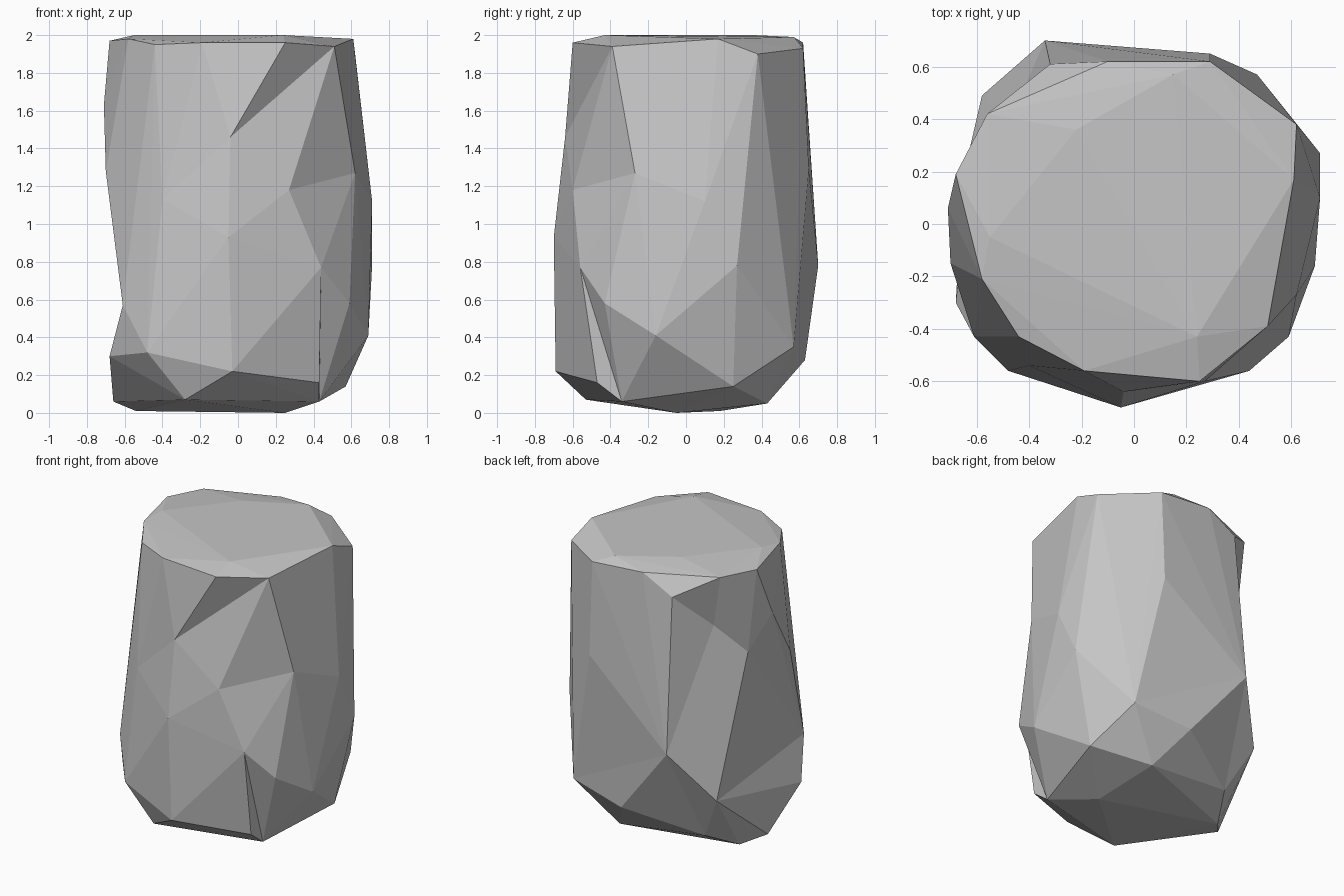
import bpy
import bmesh
from math import atan2, remainder, tau
from mathutils import Vector
from mathutils.geometry import closest_point_on_tri

default_cube = bpy.data.objects.get("Cube")
if default_cube:
    bpy.data.objects.remove(default_cube, do_unlink=True)

# Corner outlines of the boulder, band by band (x, y, z)
crown = [(.24, -.43, 2), (-.55, -.05, 2), (-.22, .36, 2), (.15, .57, 1.99)]
rim = [(.25, -.6, 1.96), (.51, -.39, 1.94), (.61, .17, 1.98), (.62, .38, 1.9),
       (.29, .62, 1.93), (-.1, .62, 1.96), (-.32, .61, 1.84), (-.56, .42, 1.97),
       (-.68, .19, 1.97), (-.58, -.21, 1.98), (-.44, -.43, 1.95), (-.19, -.56, 1.96)]
waist = [(-.04, -.64, 1.46), (.27, -.6, 1.18), (.62, -.27, 1.27), (.71, .1, 1.12),
         (.29, .65, 1.29), (-.48, .38, 1.6), (-.64, .23, 1.4), (-.71, .06, 1.63),
         (-.7, -.15, 1.28), (-.4, -.54, 1.13), (-.05, -.7, .93)]
belly = [(.44, -.56, .77), (.59, -.43, .58), (.69, -.16, .41), (.71, .27, .78),
         (.47, .57, .35), (.06, .63, .28), (-.34, .7, .78), (-.58, .49, .44),
         (-.68, -.3, .3), (-.61, -.43, .57), (-.48, -.56, .32), (-.03, -.69, .22)]
foot = [(.43, -.47, .16), (.43, -.34, .06), (.57, .25, .14), (.21, .43, .05),
        (-.42, .39, .12), (-.54, .18, .01), (-.66, .04, .06), (-.28, -.53, .07),
        (.25, -.05, 0)]

# Plain names for the corners where creases meet
(brow, brow_end, _, _, _, back_lip, back_chip, back_brow, side_brow, _,
 left_brow, mid_brow) = rim
(notch, dimple, shoulder, _, back_bulge, hollow, dent, side_bulge, side_ridge,
 chest, nose) = waist
(knee, hip, _, _, heel, tail, spur, flank, _, left_hip, left_knee, chin) = belly
(_, toe, _, _, back_toe, _, side_toe, _, _) = foot

# Each corner with the corners its ridges and hollows run to
creases = [
    (notch, [brow, brow_end, dimple, nose, chest, mid_brow]),
    (dimple, [brow_end, shoulder, knee, nose]),
    (shoulder, [brow_end, knee, hip]),
    (nose, [knee, chin, left_knee, chest]),
    (chest, [left_knee, left_brow]),
    (hollow, [back_chip, spur, flank, dent, back_brow]),
    (back_chip, [spur, back_lip, back_brow]),
    (dent, [flank, left_hip, side_bulge, back_brow]),
    (side_ridge, [left_hip]),
    (spur, [back_bulge, heel, tail, flank, back_toe]),
    (back_toe, [flank, tail]),
    (flank, [side_toe]),
    (knee, [toe]),
]


def vertex_near(bm, point):
    return min(bm.verts, key=lambda v: (v.co - Vector(point)).length)


def chip_in(bm, point):
    """Press a corner that lies under the hull into the nearest facet."""
    target = Vector(point)

    def distance(face):
        corners = [v.co for v in face.verts]
        return (closest_point_on_tri(target, *corners) - target).length

    facet = min(bm.faces, key=distance)
    centre = bmesh.ops.poke(bm, faces=[facet])["verts"][0]
    centre.co = target


def crosses(a, b, c, d, origin):
    """Whether a-b and c-d cross on the side wall, unrolled around origin."""
    if len({a, b, c, d}) < 4:
        return False
    start = atan2(origin.co.y, origin.co.x)
    flat = [Vector((remainder(atan2(v.co.y, v.co.x) - start, tau), v.co.z))
            for v in (a, b, c, d)]
    if max(abs(p.x) for p in flat) > 2:
        return False

    def side(p, q, r):
        return (q - p).cross(r - p)

    p, q, r, s = flat
    return (side(p, q, r) * side(p, q, s) < 0
            and side(r, s, p) * side(r, s, q) < 0)


def opposite(edge):
    return [v for f in edge.link_faces for v in f.verts if v not in edge.verts]


def cut_crease(bm, start, end):
    """Turn edges in the way until one runs from start to end."""
    a, b = vertex_near(bm, start), vertex_near(bm, end)
    for step in range(30):
        if bm.edges.get((a, b)):
            return
        blocking = [e for e in bm.edges if crosses(a, b, *e.verts, a)
                    and crosses(*opposite(e), *e.verts, a)]
        if not blocking:
            return
        clear = [e for e in blocking if not crosses(a, b, *opposite(e), a)]
        choice = clear or blocking
        bmesh.utils.edge_rotate(choice[step % len(choice)], True)


def build_boulder(name, bands, material):
    bm = bmesh.new()
    for band in bands:
        for point in band:
            bm.verts.new(point)
    bmesh.ops.convex_hull(bm, input=bm.verts[:])
    loose = [v for v in bm.verts if not v.link_faces]
    buried = [v.co.copy() for v in loose]
    bmesh.ops.delete(bm, geom=loose, context="VERTS")
    bmesh.ops.triangulate(bm, faces=bm.faces[:])
    for point in sorted(buried, key=lambda p: p.z):
        chip_in(bm, point)
    for start, ends in creases:
        for end in ends:
            cut_crease(bm, start, end)

    bmesh.ops.recalc_face_normals(bm, faces=bm.faces[:])
    mesh = bpy.data.meshes.new(name)
    bm.to_mesh(mesh)
    bm.free()
    mesh.materials.append(material)
    boulder = bpy.data.objects.new(name, mesh)
    bpy.context.collection.objects.link(boulder)


# Plain grey stone
stone = bpy.data.materials.new("grey_stone")
stone.use_nodes = True
grey = (.56, .56, .56, 1)
stone.diffuse_color = grey
stone.node_tree.nodes["Principled BSDF"].inputs["Base Color"].default_value = grey

build_boulder("boulder", [crown, rim, waist, belly, foot], stone)
